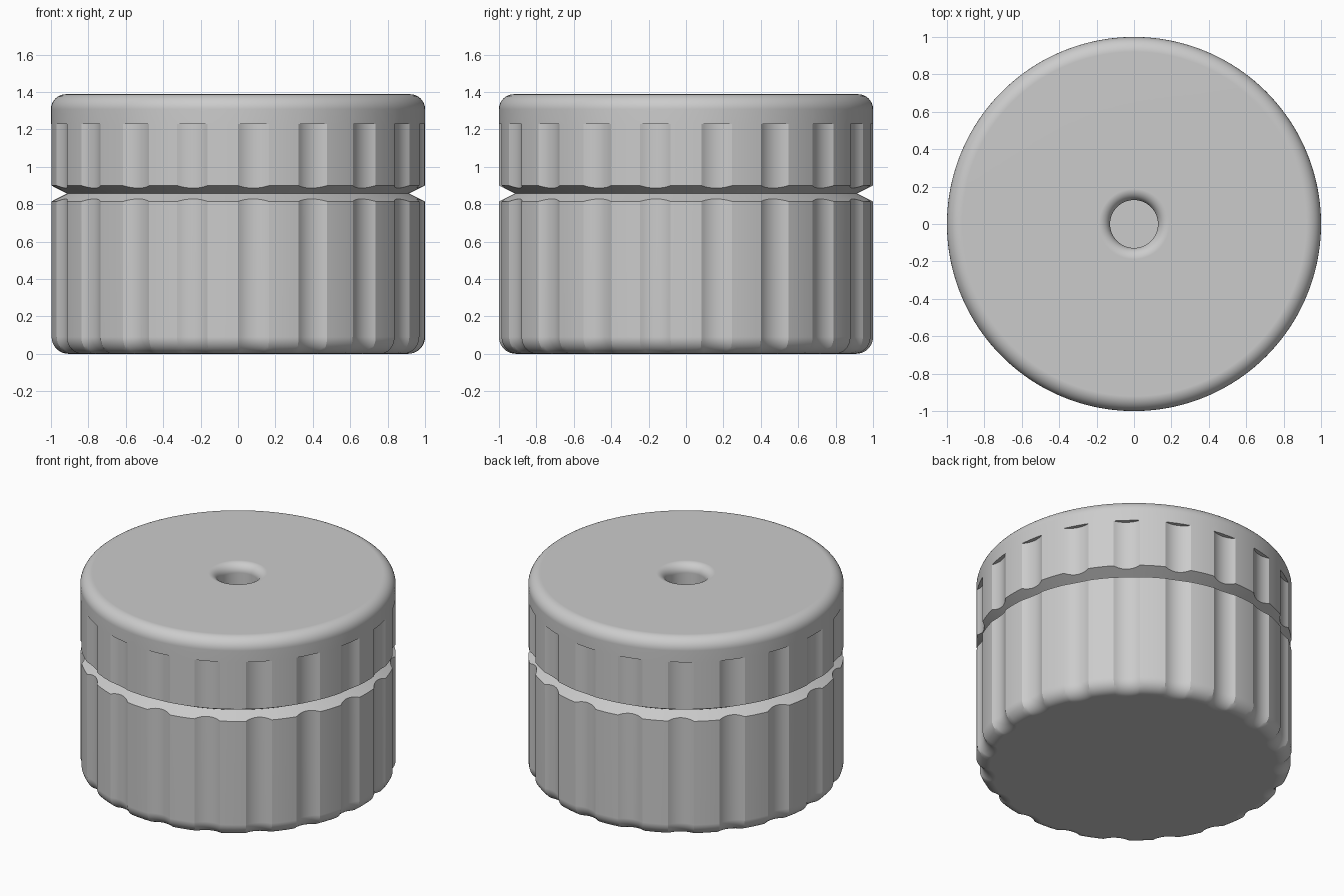
import bpy
import bmesh
from math import pi, sin, cos, sqrt, radians

cube = bpy.data.objects.get("Cube")
if cube:
    bpy.data.objects.remove(cube)

FLUTES = 19
HALF = 0.0835        # half angle of one flute
DEPTH = 0.027
HEIGHT = 1.388
GROOVE_Z, GROOVE_R, GROOVE_SLOPE = 0.857, 0.915, 0.5
BOTTOM_FILLET, TOP_FILLET = 0.09, 0.08
HOLE_R, HOLE_FILLET, HOLE_FLOOR = 0.128, 0.06, 0.9
ARC = 8              # segments in every rounded edge

# Circular scoop that forms one flute
sag = DEPTH - (1 - cos(HALF))
scoop = (sin(HALF) ** 2 + sag ** 2) / (2 * sag)
scoop_centre = 1 - DEPTH + scoop


def flute_radius(a):
    """Radius of the fluted outline, a = angle from the flute centre."""
    if abs(a) >= HALF - 1e-6:
        return 1.0
    return scoop_centre * cos(a) - sqrt(scoop ** 2 - (scoop_centre * sin(a)) ** 2)


# Outline samples: (angle, fluted radius), aligned to the flute edges
pitch = 2 * pi / FLUTES
offsets = [HALF * (i / 5 - 1) for i in range(10)]
offsets += [HALF + (pitch - 2 * HALF) * i / 6 for i in range(6)]
outline = [(pi + k * pitch + a, flute_radius(a))
           for k in range(FLUTES) for a in offsets]

# Rings from the base upwards: each maps fluted radius f to (radius, height)
rings = []
for i in range(ARC + 1):
    t = pi / 2 * i / ARC
    rings.append(lambda f, t=t: (f - BOTTOM_FILLET * (1 - sin(t)),
                                 BOTTOM_FILLET * (1 - cos(t))))
rings += [
    lambda f: (f, GROOVE_Z - (f - GROOVE_R) * GROOVE_SLOPE),
    lambda f: (GROOVE_R, GROOVE_Z),
    lambda f: (f, GROOVE_Z + (f - GROOVE_R) * GROOVE_SLOPE),
    lambda f: (f, 1.228),
    lambda f: (1.0, 1.228),
]
for i in range(ARC + 1):
    t = pi / 2 * i / ARC
    rings.append(lambda f, t=t: (1 - TOP_FILLET * (1 - cos(t)),
                                 HEIGHT - TOP_FILLET * (1 - sin(t))))
for i in range(ARC + 1):
    t = pi / 2 * i / ARC
    rings.append(lambda f, t=t: (HOLE_R + HOLE_FILLET * (1 - sin(t)),
                                 HEIGHT - HOLE_FILLET * (1 - cos(t))))
rings.append(lambda f: (HOLE_R, HOLE_FLOOR))

# Loft the rings, close the base and the hole floor
bm = bmesh.new()
loops = []
for ring in rings:
    loop = []
    for angle, f in outline:
        r, z = ring(f)
        loop.append(bm.verts.new((r * cos(angle), r * sin(angle), z)))
    loops.append(loop)
n = len(outline)
for low, high in zip(loops, loops[1:]):
    for i in range(n):
        j = (i + 1) % n
        bm.faces.new((low[i], low[j], high[j], high[i]))
bm.faces.new(loops[0][::-1])
bm.faces.new(loops[-1])
bmesh.ops.remove_doubles(bm, verts=bm.verts, dist=1e-5)
bmesh.ops.recalc_face_normals(bm, faces=bm.faces)
mesh = bpy.data.meshes.new("fluted_knob")
bm.to_mesh(mesh)
bm.free()

knob = bpy.data.objects.new("fluted_knob", mesh)
bpy.context.collection.objects.link(knob)

# Plain grey material
grey = bpy.data.materials.new("light_grey")
grey.use_nodes = True
colour = (0.6, 0.6, 0.6, 1)
grey.diffuse_color = colour
grey.node_tree.nodes["Principled BSDF"].inputs["Base Color"].default_value = colour
mesh.materials.append(grey)

# Smooth rounded surfaces, crisp flute and groove edges
bpy.ops.object.select_all(action='DESELECT')
knob.select_set(True)
bpy.context.view_layer.objects.active = knob
bpy.ops.object.shade_smooth_by_angle(angle=radians(25))
weighted = knob.modifiers.new("flat_caps", 'WEIGHTED_NORMAL')
weighted.keep_sharp = True
